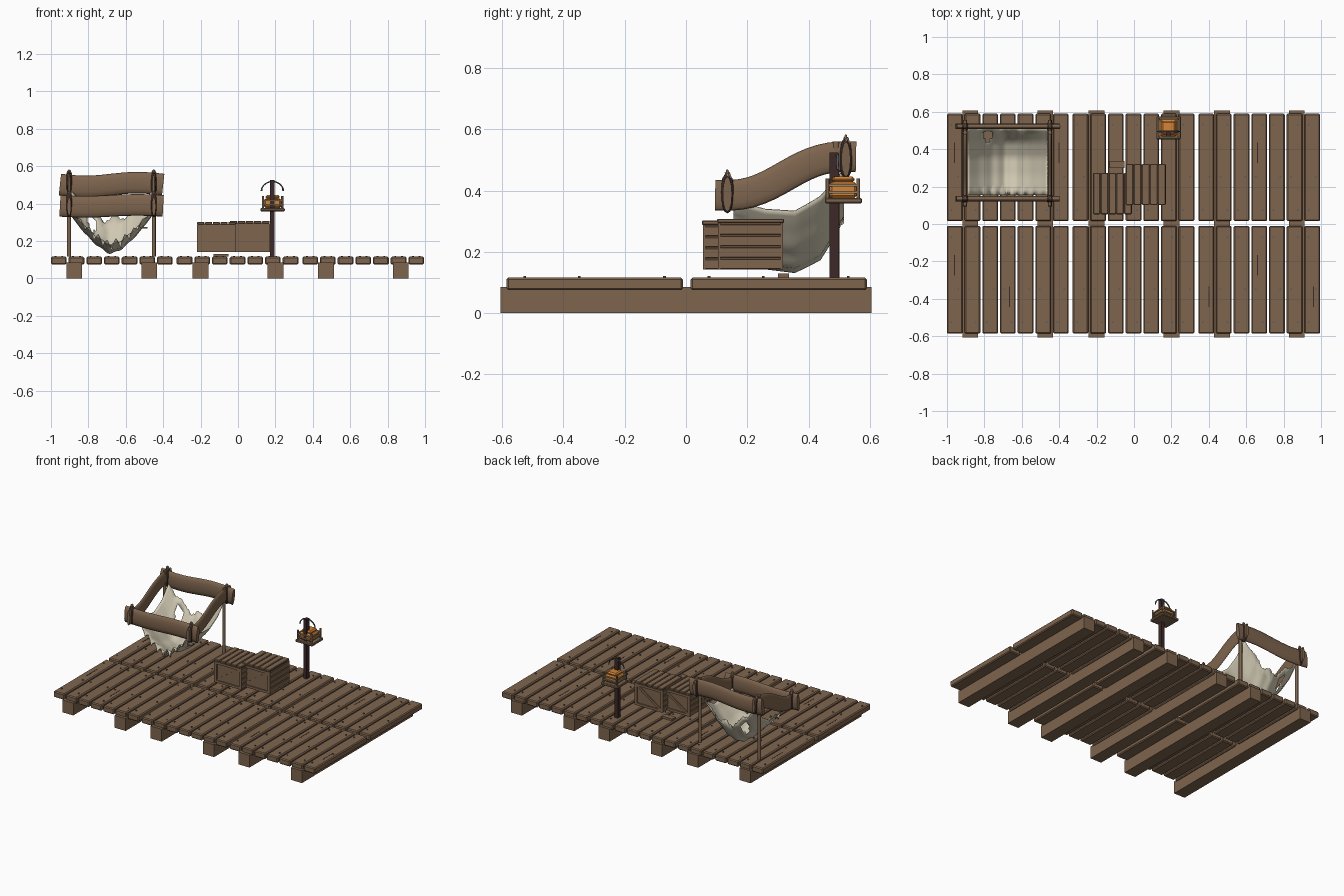
import bpy, bmesh, math
from mathutils import Vector, Matrix

cube = bpy.data.objects.get("Cube")
if cube:
    bpy.data.objects.remove(cube, do_unlink=True)


def material(name, rgb):
    m = bpy.data.materials.new(name)
    m.use_nodes = True
    m.diffuse_color = (*rgb, 1)
    m.node_tree.nodes["Principled BSDF"].inputs["Base Color"].default_value = (*rgb, 1)
    return m


WOOD = material("weathered wood", (0.21, 0.13, 0.077))
DARK = material("dark wood", (0.045, 0.022, 0.021))
ROPE = material("rope", (0.32, 0.23, 0.13))
CLOTH = material("canvas", (0.62, 0.57, 0.44))
GLOW = material("lantern amber", (0.66, 0.23, 0.04))
IRON = material("iron", (0.09, 0.1, 0.11))


def finish(name, bm, mat, smooth=False):
    mesh = bpy.data.meshes.new(name)
    bmesh.ops.recalc_face_normals(bm, faces=bm.faces)
    for f in bm.faces:
        f.smooth = smooth
    bm.to_mesh(mesh)
    bm.free()
    mesh.materials.append(mat)
    ob = bpy.data.objects.new(name, mesh)
    bpy.context.collection.objects.link(ob)
    return ob


def box(name, x, y, z, mat=WOOD, bevel=0.0):
    """Box from (min, max) pairs."""
    bm = bmesh.new()
    bmesh.ops.create_cube(bm, size=1)
    for v in bm.verts:
        v.co = [(a + b) / 2 + c * (b - a) for (a, b), c in zip((x, y, z), v.co)]
    if bevel:
        bmesh.ops.bevel(bm, geom=bm.edges[:], offset=bevel, segments=1, affect='EDGES')
    return finish(name, bm, mat)


def sweep(name, path, height, width, mat, sides=10, closed=False):
    """Oval section swept along a path."""
    pts = [Vector(p) for p in path]
    n = len(pts)
    bm = bmesh.new()
    rings = []
    for i, p in enumerate(pts):
        a = pts[i - 1] if closed or i else p
        b = pts[(i + 1) % n] if closed or i < n - 1 else p
        t = (b - a).normalized()
        ref = Vector((0, 0, 1)) if abs(t.z) < 0.9 else Vector((0, 1, 0))
        side = t.cross(ref).normalized()
        up = side.cross(t)
        angles = [math.tau * k / sides for k in range(sides)]
        rings.append([bm.verts.new(p + side * math.cos(q) * width / 2 + up * math.sin(q) * height / 2)
                      for q in angles])
    for i in range(n if closed else n - 1):
        r, s = rings[i], rings[(i + 1) % n]
        for k in range(sides):
            j = (k + 1) % sides
            bm.faces.new((r[k], r[j], s[j], s[k]))
    if not closed:
        bm.faces.new(rings[0])
        bm.faces.new(rings[-1])
    ob = finish(name, bm, mat, True)
    for f in ob.data.polygons:
        f.use_smooth = len(f.vertices) == 4
    return ob


def post(name, x, y, z0, z1, r, mat, sides=8):
    return sweep(name, [(x, y, z0), (x, y, z1)], r * 2, r * 2, mat, sides)


# Deck: bearers, planks, nails and grooves
for x in (-0.875, -0.475, -0.2, 0.2, 0.47, 0.87):
    box("bearer", (x - 0.042, x + 0.042), (-0.606, 0.606), (0, 0.085))
for start in (-1, -0.328, 0.344):
    for i in range(7):
        x = start + i * 0.0945
        for y0, y1 in ((-0.586, -0.01), (0.015, 0.59)):
            box("plank", (x, x + 0.084), (y0, y1), (0.075, 0.116), WOOD, 0.006)
            for k, y in enumerate((y0 + 0.06, (y0 + y1) / 2 - 0.05, y1 - 0.06)):
                shift = 0.018 if (i + k) % 2 else -0.018
                post("nail", x + 0.042 + shift, y, 0.11, 0.121, 0.005, IRON, 6)
for x, y in ((-0.96, 0.38), (-0.4, 0.38), (0.66, 0.38), (-0.96, -0.22), (-0.665, -0.39),
             (0.4, -0.39), (0.66, -0.22), (0.96, -0.39)):
    box("groove", (x - 0.003, x + 0.003), (y - 0.055, y + 0.055), (0.113, 0.1168), DARK)


# Crates
def crate(x0, x1, y0, y1, z0, z1):
    t = 0.008
    box("crate_body", (x0 + t, x1 - t), (y0 + t, y1 - t), (z0, z1 - 0.012))
    w = (x1 - x0) / 5
    for i in range(5):
        box("crate_lid_slat", (x0 + i * w + 0.002, x0 + (i + 1) * w - 0.002),
            (y0 - 0.003, y1 + 0.003), (z1 - 0.014, z1), WOOD, 0.003)
    h = (z1 - 0.016 - z0) / 4
    for i in range(4):
        for x in (x0, x1 - t):
            box("crate_side_slat", (x, x + t), (y0, y1),
                (z0 + i * h + 0.002, z0 + (i + 1) * h - 0.002), WOOD, 0.002)
    for y in (y0, y1 - t):
        for x in (x0, x1 - 0.018):
            box("crate_stile", (x, x + 0.018), (y, y + t), (z0, z1 - 0.014))
        for z in (z0, z1 - 0.032):
            box("crate_rail", (x0, x1), (y + 0.001, y + t), (z, z + 0.016))
        ob = box("crate_brace", (-0.5, 0.5), (-t / 2, t / 2), (-0.008, 0.008))
        dx, dz = x1 - x0 - 0.03, z1 - z0 - 0.04
        ob.matrix_world = (Matrix.Translation(((x0 + x1) / 2, y + t / 2 + 0.001, (z0 + z1) / 2 - 0.007))
                           @ Matrix.Rotation(-math.atan2(dz, dx), 4, 'Y')
                           @ Matrix.Diagonal((math.hypot(dx, dz), 0.7, 1, 1)))


crate(-0.22, -0.012, 0.055, 0.27, 0.142, 0.302)
crate(-0.045, 0.17, 0.105, 0.317, 0.142, 0.308)
box("loose_board", (-0.13, -0.05), (0.3, 0.337), (0.116, 0.13))

# Lantern on a pole
box("lantern_pole", (0.172, 0.196), (0.468, 0.498), (0.116, 0.525), DARK)
box("lantern_shelf", (0.12, 0.25), (0.453, 0.575), (0.358, 0.376), WOOD, 0.004)
box("lantern_glass", (0.14, 0.23), (0.468, 0.558), (0.376, 0.428), GLOW, 0.008)
box("lantern_cap", (0.148, 0.222), (0.476, 0.55), (0.426, 0.446), GLOW, 0.008)
for z in (0.39, 0.413):
    for y in (0.462, 0.562):
        box("lantern_hoop", (0.13, 0.24), (y - 0.004, y + 0.004), (z, z + 0.008), ROPE)
    for x in (0.134, 0.236):
        box("lantern_hoop_side", (x - 0.004, x + 0.004), (0.458, 0.566), (z, z + 0.008), ROPE)
for x in (0.134, 0.236):
    for y in (0.462, 0.562):
        post("lantern_corner_post", x, y, 0.37, 0.44, 0.006, WOOD)
arc = [math.pi * k / 14 for k in range(15)]
sweep("lantern_handle", [(0.184 + 0.058 * math.cos(a), 0.495, 0.468 + 0.05 * math.sin(a)) for a in arc],
      0.008, 0.01, IRON, 6)

# Hammock frame: posts, bowed beams and lashings
LEFT, RIGHT, FRONT, BACK = -0.45, -0.903, 0.135, 0.522
steps = [k / 16 for k in range(17)]
for x in (LEFT, RIGHT):
    post("hammock_post", x, 0.49, 0.116, 0.56, 0.011, WOOD)
    sweep("side_beam", [(x, 0.095 + 0.46 * t, 0.385 + 0.125 * t - 0.022 * math.sin(math.tau * t)) for t in steps],
          0.1, 0.022, WOOD, 12)
for y, z, wave in ((FRONT, 0.388, 0.005), (BACK, 0.502, 0.01)):
    sweep("cross_beam", [(-0.952 + 0.552 * t, y, z - wave * math.sin(math.tau * t)) for t in steps],
          0.115, 0.03, WOOD, 12)
    for x in (LEFT, RIGHT):
        bm = bmesh.new()
        bmesh.ops.create_uvsphere(bm, u_segments=12, v_segments=8, radius=1)
        for v in bm.verts:
            v.co = (x + v.co.x * 0.02, y + v.co.y * 0.024, z + 0.004 + v.co.z * 0.066)
        finish("lashing_knot", bm, DARK, True)
        for k in range(3):
            a = k * math.pi / 3
            loop = [math.tau * j / 16 for j in range(16)]
            sweep("lashing_loop", [(x + 0.015 * math.cos(q) * math.cos(a), y + 0.015 * math.cos(q) * math.sin(a),
                                    z + 0.014 + (0.064 - k * 0.005) * math.sin(q)) for q in loop],
                  0.008, 0.008, ROPE, 6, True)


# Sagging torn canvas
def sample(values, t):
    i = min(int(t * 4), 3)
    return values[i] + (values[i + 1] - values[i]) * (t * 4 - i)


bm = bmesh.new()
bmesh.ops.create_grid(bm, x_segments=36, y_segments=16, size=1)
holes = [f for f in bm.faces
         if math.hypot(f.calc_center_median().x + 0.5, (f.calc_center_median().y - 0.72) * 0.8) < 0.13]
bmesh.ops.delete(bm, geom=holes, context='FACES')
for v in bm.verts:
    u, t = v.co.x, (v.co.y + 1) / 2
    low = sample((0.19, 0.145, 0.133, 0.175, 0.3), t)
    high = sample((0.365, 0.338, 0.332, 0.38, 0.465), t)
    z = high + (low - high) * (1 - abs(u) ** 1.5) + 0.006 * math.sin(u * 19) * (1 - abs(u))
    column = round((u + 1) * 18)
    if t < 0.01:
        z += (0.012, -0.01, -0.045, -0.01)[column % 4] * (1 - u * u)
    elif t > 0.99:
        z += (0.02, 0.0, -0.02, 0.01, 0.03)[(column // 2) % 5] * (1 - u * u)
    y = 0.155 + 0.36 * t + 0.02 * math.sin(math.pi * t)
    v.co = (-0.676 + u * 0.215, y, z)
cloth = finish("canvas_sling", bm, CLOTH, True)
solid = cloth.modifiers.new("thickness", 'SOLIDIFY')
solid.thickness = 0.004
box("canvas_patch", (-0.52, -0.485), (0.185, 0.22), (0.266, 0.274), WOOD)
